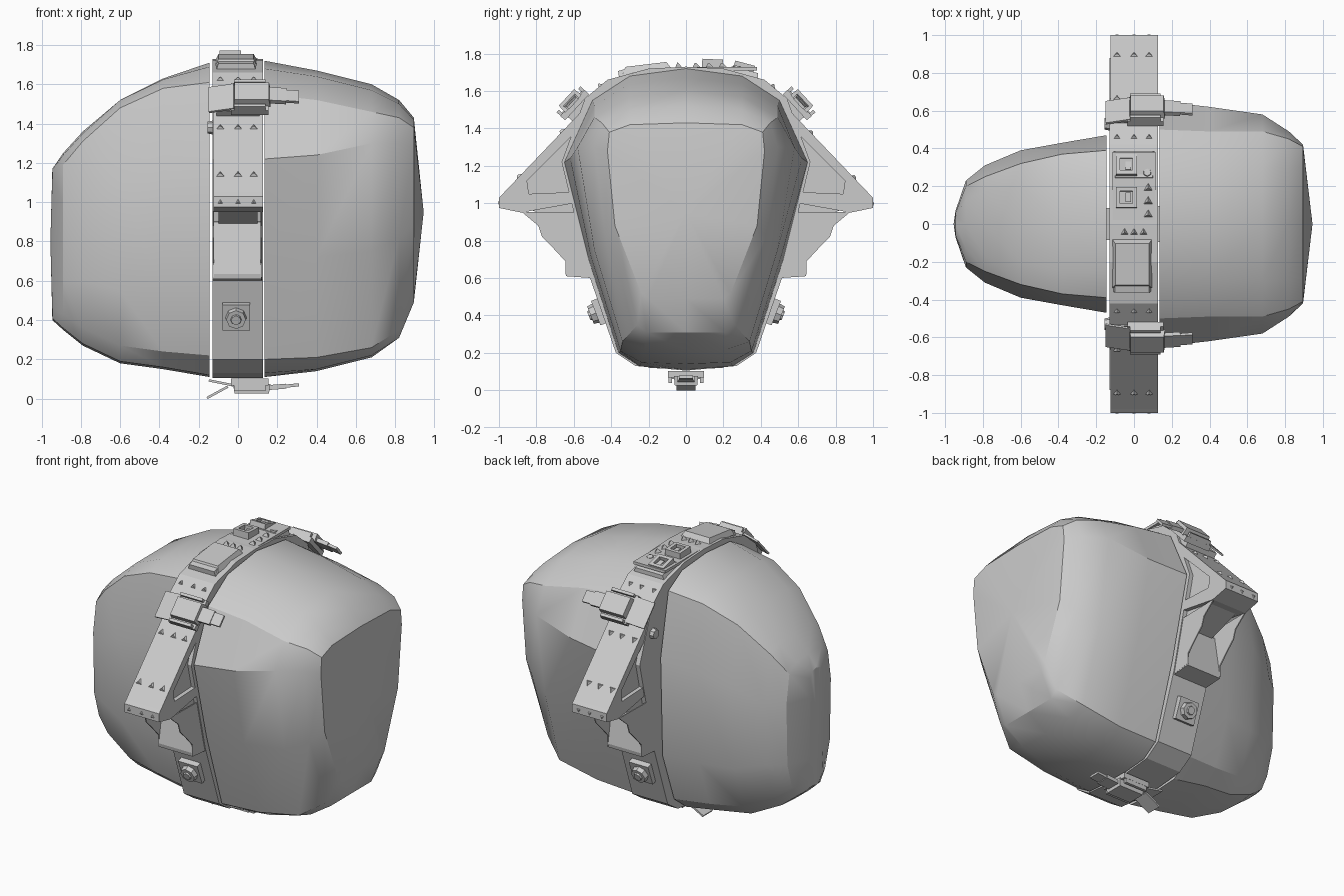
import bpy, bmesh, math
from mathutils import Matrix, Vector

cube = bpy.data.objects.get("Cube")
if cube:
    bpy.data.objects.remove(cube, do_unlink=True)

grey = bpy.data.materials.new("plain_grey")
grey.use_nodes = True
grey.diffuse_color = (0.6, 0.6, 0.6, 1)
grey.node_tree.nodes["Principled BSDF"].inputs["Base Color"].default_value = (0.6, 0.6, 0.6, 1)


def finish(name, bm, smooth=None):
    bmesh.ops.recalc_face_normals(bm, faces=bm.faces)
    mesh = bpy.data.meshes.new(name)
    bm.to_mesh(mesh)
    bm.free()
    mesh.materials.append(grey)
    ob = bpy.data.objects.new(name, mesh)
    bpy.context.collection.objects.link(ob)
    if smooth:
        bpy.ops.object.select_all(action='DESELECT')
        ob.select_set(True)
        bpy.context.view_layer.objects.active = ob
        bpy.ops.object.shade_smooth_by_angle(angle=math.radians(smooth))
    return ob


def mirrored(half):
    """Close a half outline that runs from the top centre to the bottom centre."""
    return half + [(-y, z) for y, z in half[-2:0:-1]]


def loft(name, rings, tip):
    """Skin a boulder half from symmetric sections, closed by a point."""
    bm = bmesh.new()
    loops = [[bm.verts.new((x, y, z)) for y, z in mirrored(half)] for x, half in rings]
    n = len(loops[0])
    for a, b in zip(loops, loops[1:]):
        for i in range(n):
            j = (i + 1) % n
            bm.faces.new((a[i], a[j], b[j], b[i]))
    bm.faces.new(loops[0])
    end = bm.verts.new(tip)
    for i in range(n):
        bm.faces.new((loops[-1][i], loops[-1][(i + 1) % n], end))
    return finish(name, bm, 30)


def slab(name, outline, x0, x1):
    """Extrude a side outline across the band."""
    bm = bmesh.new()
    face = bm.faces.new([bm.verts.new((x0, y, z)) for y, z in outline])
    out = bmesh.ops.extrude_face_region(bm, geom=[face])["geom"]
    bmesh.ops.translate(bm, vec=(x1 - x0, 0, 0),
                        verts=[v for v in out if isinstance(v, bmesh.types.BMVert)])
    bmesh.ops.triangulate(bm, faces=[f for f in bm.faces if len(f.verts) > 4])
    return finish(name, bm)


def frame(x, y, z, normal):
    """Local z points along the outward normal, local y along the band."""
    return Matrix.Translation((x, y, z)) @ Matrix.Rotation(math.atan2(-normal[0], normal[1]), 4, 'X')


def box(name, base, centre, size, tilt=0, taper=1):
    bm = bmesh.new()
    bmesh.ops.create_cube(bm, size=1)
    for v in bm.verts:
        if v.co.z > 0:
            v.co.xy *= taper
    shape = Matrix.Rotation(tilt, 4, 'Y') @ Matrix.Diagonal((*size, 1))
    bm.transform(base @ Matrix.Translation(centre) @ shape)
    return finish(name, bm)


def cone(name, base, sides, r1, r2, depth):
    bm = bmesh.new()
    bmesh.ops.create_cone(bm, cap_ends=True, segments=sides, radius1=r1, radius2=r2, depth=depth)
    bm.transform(base @ Matrix.Translation((0, 0, depth / 2)))
    return finish(name, bm)


def square_frame(name, base, w, bar, h):
    for s in (-1, 1):
        box(name + "_side", base, (s * (w - bar) / 2, 0, h / 2), (bar, w, h))
        box(name + "_end", base, (0, s * (w - bar) / 2, h / 2), (w, bar, h))


def clamp(name, base):
    """Buckle with a flared tab, a body and a hooked tongue."""
    box(name + "_tab", base, (-0.085, 0, 0.005), (0.13, 0.17, 0.012), -0.2)
    box(name + "_saddle", base, (0.06, 0, 0.0), (0.19, 0.19, 0.035))
    box(name + "_body", base, (0.07, 0, 0.035), (0.19, 0.13, 0.05), 0, 0.92)
    for s in (-1, 1):
        box(name + "_rail", base, (0.06, s * 0.085, 0.02), (0.16, 0.018, 0.05))
    box(name + "_tongue", base, (0.2, 0, 0.025), (0.09, 0.09, 0.025), 0.08)
    box(name + "_hook", base, (0.275, 0, 0.018), (0.07, 0.075, 0.016), 0.1)


# Boulder halves
loft("left_boulder", [
    (0.135, [(0, 1.72), (.3, 1.68), (.5, 1.55), (.65, 1.22), (.52, .7), (.36, .2), (.25, .13), (0, .11)]),
    (0.40, [(0, 1.67), (.3, 1.64), (.49, 1.52), (.62, 1.24), (.51, .72), (.35, .21), (.24, .15), (0, .14)]),
    (0.68, [(0, 1.60), (.3, 1.57), (.49, 1.46), (.58, 1.3), (.49, .75), (.34, .26), (.22, .22), (0, .21)]),
    (0.82, [(0, 1.52), (.3, 1.50), (.45, 1.43), (.49, 1.3), (.43, .82), (.26, .35), (.21, .31), (0, .31)]),
    (0.895, [(0, 1.43), (.3, 1.42), (.41, 1.38), (.42, 1.28), (.38, .88), (.24, .52), (.2, .49), (0, .49)]),
], (0.945, 0, 0.95))
loft("right_boulder", [
    (-0.145, [(0, 1.71), (.25, 1.69), (.39, 1.61), (.47, 1.2), (.45, .55), (.33, .22), (.2, .12), (0, .11)]),
    (-0.38, [(0, 1.63), (.25, 1.625), (.37, 1.58), (.43, 1.15), (.41, .55), (.3, .24), (.2, .16), (0, .15)]),
    (-0.60, [(0, 1.52), (.2, 1.52), (.32, 1.48), (.39, 1.1), (.36, .55), (.27, .27), (.18, .19), (0, .18)]),
    (-0.79, [(0, 1.36), (.17, 1.35), (.25, 1.31), (.31, 1.0), (.29, .6), (.22, .36), (.14, .28), (0, .27)]),
    (-0.89, [(0, 1.25), (.13, 1.24), (.2, 1.19), (.23, 1.0), (.22, .6), (.17, .43), (.12, .36), (0, .35)]),
    (-0.945, [(0, 1.17), (.04, 1.16), (.06, 1.12), (.07, 1.0), (.07, .6), (.06, .45), (.03, .41), (0, .4)]),
], (-0.955, 0, 0.8))

# Band around the seam
slab("band", mirrored([(0, 1.73), (.2, 1.72), (.42, 1.66), (.54, 1.56), (.665, 1.22),
                       (.52, .62), (.375, .2), (.27, .13), (0, .105)]), -0.13, 0.127)

slope = Vector((0.41, 0.38)).normalized()
low = Vector((0.93, -0.36))
for side, s in (("front", -1), ("back", 1)):
    def flip(points):
        return [(s * y, z) for y, z in points]

    # Pointed housing: thin web, peaked rim, recessed lower plate and its thin cheeks
    slab(side + "_peak_web", flip([(.5, 1.52), (.58, 1.455), (.97, 1.04), (.85, .97), (.6, .89), (.5, .89)]),
         -0.1, 0.1)
    slab(side + "_peak_rim", flip([(.56, 1.49), (.98, 1.05), (1, 1.03), (1, .975), (.88, .95), (.6, 1.0),
                                   (.6, 1.06), (.84, 1.05), (.85, 1.12), (.56, 1.41)]), -0.125, 0.127)
    slab(side + "_lower_plate", flip([(.5, .92), (.6, .9), (.645, .635), (.64, .61), (.5, .6)]), -0.13, 0.12)
    for x in (-0.13, 0.114):
        slab(side + "_lower_cheek", flip([(.88, .955), (.79, .88), (.77, .82), (.71, .76), (.645, .69),
                                          (.645, .62), (.5, .6), (.6, .95)]), x, x + 0.007)

    # Shoulder clamp and lower socket
    clamp(side + "_clamp", frame(0, s * 0.595, 1.525, (s * slope.x, slope.y)))
    box(side + "_clamp_seat", frame(0, s * 0.565, 1.495, (s * slope.x, slope.y)), (0, 0, 0), (0.22, 0.14, 0.06))
    socket = frame(-0.01, s * 0.45, 0.425, (s * low.x, low.y))
    box(side + "_socket_base", socket, (0, 0, 0.015), (0.14, 0.14, 0.04))
    cone(side + "_socket_collar", socket @ Matrix.Translation((0, 0, 0.03)), 8, 0.055, 0.05, 0.035)
    cone(side + "_socket_pin", socket @ Matrix.Translation((0, 0, 0.06)), 8, 0.03, 0.025, 0.015)
    cone(side + "_side_screw", Matrix.Translation((-0.13, s * 0.53, 1.38)) @ Matrix.Rotation(-math.pi / 2, 4, 'Y'),
         8, 0.035, 0.03, 0.025)

    # Rows of small studs on the housing and band
    for x in (-0.09, 0, 0.08):
        for z in (1.38, 1.14):
            y = 0.98 - (z - 1.05) * 0.42 / 0.44
            cone(side + "_stud", frame(x, s * y, z, (s * slope.x, slope.y)), 3, 0.023, 0.006, 0.012)
        cone(side + "_tip_stud", frame(x, s * 0.998, 1.0, (s, 0)), 3, 0.02, 0.004, 0.006)
        cone(side + "_shoulder_stud", frame(x, s * 0.46, 1.625, (s * 0.6, 0.8)), 3, 0.02, 0.004, 0.015)

# Top fittings
top = frame(0, 0, 1.725, (0, 1))
lift = Matrix.Translation
box("top_plate", top, (0, 0.2, -0.005), (0.23, 0.36, 0.018))
box("front_hatch", frame(0, -0.21, 1.71, (-0.12, 1)), (-0.01, 0, 0.015), (0.21, 0.26, 0.035), 0, 0.85)
box("front_hatch_step", frame(0, -0.32, 1.685, (-0.27, 1)), (-0.01, 0, 0.015), (0.2, 0.08, 0.035), 0, 0.9)
box("back_hatch", frame(0, 0.31, 1.695, (0.27, 1)), (0, 0, 0.005), (0.22, 0.16, 0.03), 0, 0.9)
for y, z, tilt in ((0.14, 1.725, 0.05), (0.305, 1.705, 0.27)):
    base = frame(-0.04, y, z, (tilt, 1))
    square_frame("top_socket", base, 0.11, 0.022, 0.045)
    box("top_socket_core", base, (0.01, 0, 0.015), (0.03, 0.05, 0.03))
for x in (-0.05, 0, 0.05):
    cone("crown_spike", top @ lift((x, -0.045, 0)), 3, 0.025, 0, 0.03)
for y in (0.05, 0.12, 0.19):
    cone("top_stud", top @ lift((0.075, y, 0)), 3, 0.03, 0.005, 0.025)
cone("top_bolt", frame(0.07, 0.27, 1.715, (0.2, 1)), 6, 0.026, 0.02, 0.02)

# Clamp under the band
under = frame(0, 0, 0.085, (0, -1))
clamp("bottom_clamp", under)
box("bottom_tail", under, (-0.105, 0, 0.053), (0.12, 0.1, 0.012), 0.5)
